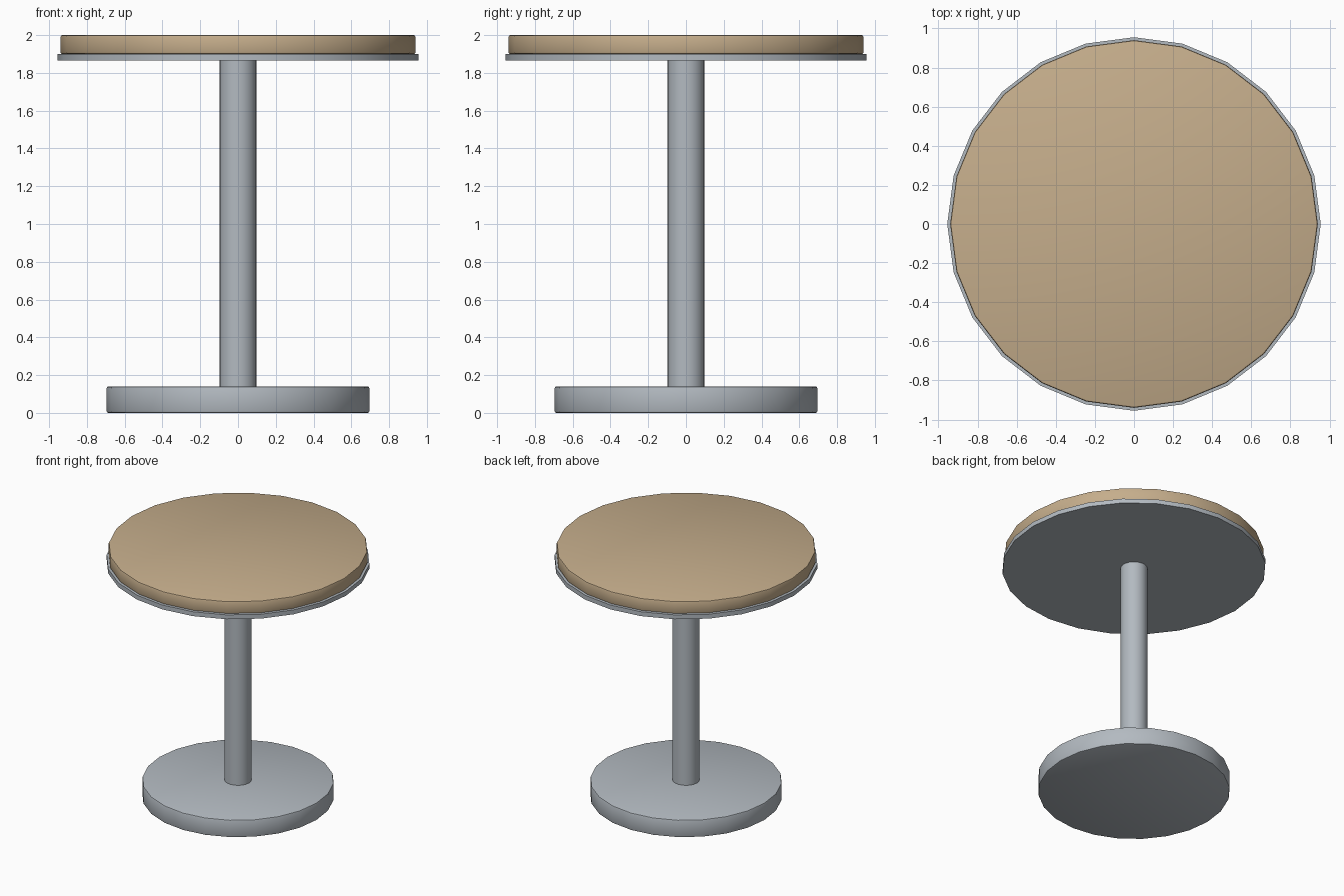
import bpy
import math

if "Cube" in bpy.data.objects:
    bpy.data.objects.remove(bpy.data.objects["Cube"])


def material(name, rgb):
    m = bpy.data.materials.new(name)
    m.diffuse_color = (*rgb, 1.0)
    m.use_nodes = True
    m.node_tree.nodes["Principled BSDF"].inputs["Base Color"].default_value = m.diffuse_color
    return m


wood = material("light_wood", (0.56, 0.42, 0.26))
metal = material("brushed_metal", (0.45, 0.49, 0.53))


def disc(name, radius, z0, z1, mat, bevel=0.0):
    """Upright 24-sided cylinder with a vertex on the x axis and soft rims."""
    bpy.ops.mesh.primitive_cylinder_add(
        vertices=24, radius=radius, depth=z1 - z0, location=(0, 0, (z0 + z1) / 2))
    ob = bpy.context.object
    ob.name = name
    ob.data.materials.append(mat)
    if bevel:
        mod = ob.modifiers.new("rim", 'BEVEL')
        mod.width = bevel
        mod.segments = 2
        mod.limit_method = 'ANGLE'
        mod.angle_limit = math.radians(40)
        bpy.ops.object.modifier_apply(modifier=mod.name)
    bpy.ops.object.shade_smooth_by_angle(angle=math.radians(30))
    return ob


# Weighted foot
disc("base", 0.696, 0.0, 0.14, metal, 0.01)
# Central post
disc("column", 0.098, 0.13, 1.87, metal)
# Thin support plate under the top
disc("support_plate", 0.955, 1.865, 1.90, metal)
# Wooden table top
disc("table_top", 0.94, 1.90, 2.0, wood, 0.01)
